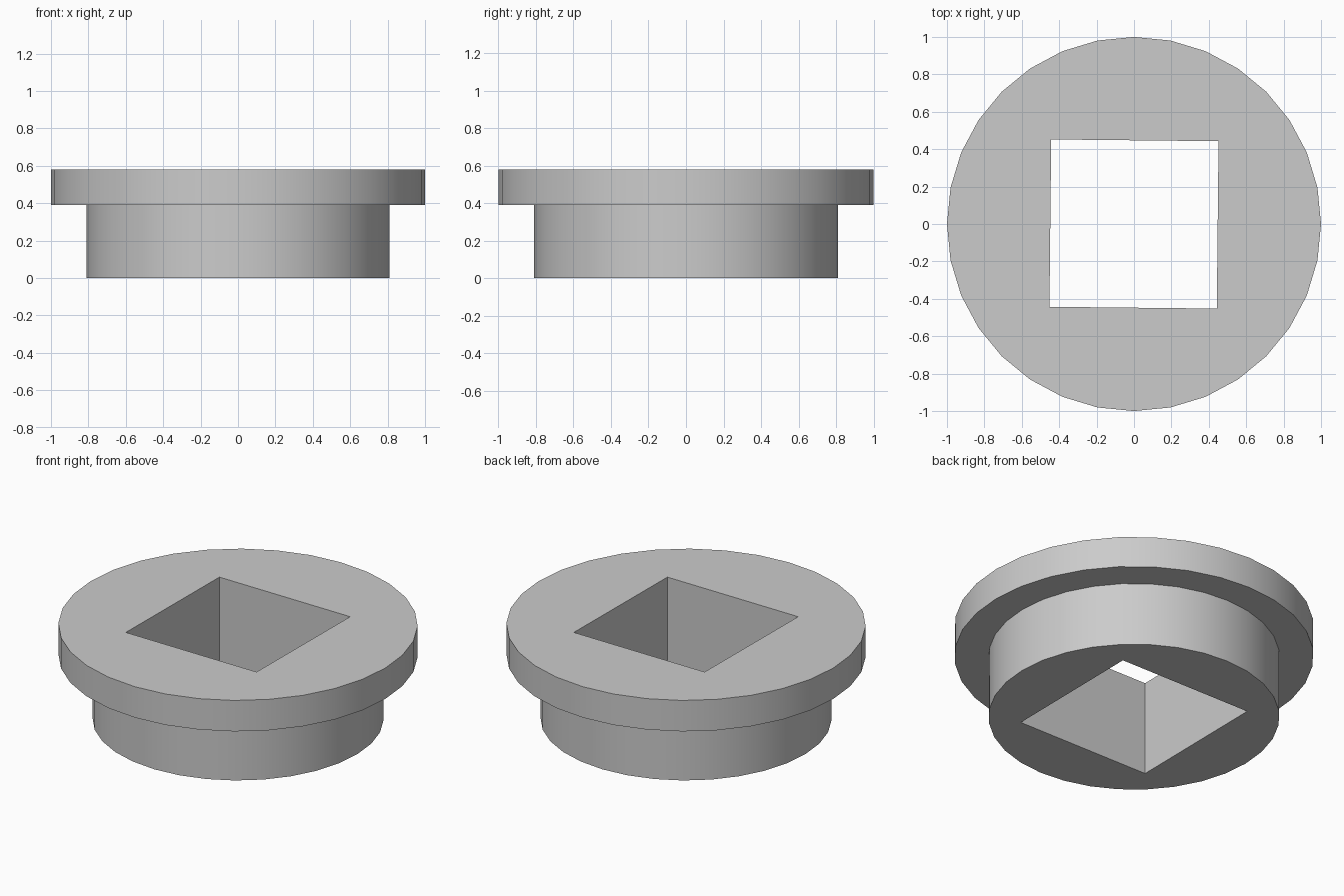
import bpy
import bmesh
import math
from mathutils import Matrix

cube = bpy.data.objects.get("Cube")
if cube:
    bpy.data.objects.remove(cube, do_unlink=True)

SEGMENTS = 32
BASE_HEIGHT = 0.39
TOP_HEIGHT = 0.58

grey = bpy.data.materials.new("plain grey")
grey.use_nodes = True
colour = (0.6, 0.6, 0.6, 1)
grey.diffuse_color = colour
grey.node_tree.nodes["Principled BSDF"].inputs["Base Color"].default_value = colour


def new_object(name, bm):
    mesh = bpy.data.meshes.new(name)
    bmesh.ops.recalc_face_normals(bm, faces=bm.faces)
    bm.to_mesh(mesh)
    bm.free()
    mesh.materials.append(grey)
    obj = bpy.data.objects.new(name, mesh)
    bpy.context.collection.objects.link(obj)
    return obj


# Flanged body: stepped profile of rings closed at both ends
bm = bmesh.new()
rings = []
for radius, z in [(0.81, 0), (0.81, BASE_HEIGHT), (1, BASE_HEIGHT), (1, TOP_HEIGHT)]:
    angles = [math.tau * i / SEGMENTS for i in range(SEGMENTS)]
    rings.append([bm.verts.new((radius * math.cos(a), radius * math.sin(a), z)) for a in angles])
for low, high in zip(rings, rings[1:]):
    for i in range(SEGMENTS):
        j = (i + 1) % SEGMENTS
        bm.faces.new((low[i], low[j], high[j], high[i]))
bm.faces.new(rings[0][::-1])
bm.faces.new(rings[-1])
body = new_object("flanged_bushing", bm)

# Square through hole, turned very slightly
bm = bmesh.new()
bmesh.ops.create_cube(bm, size=1, matrix=(
    Matrix.Translation((0, 0, TOP_HEIGHT / 2))
    @ Matrix.Rotation(math.radians(-0.6), 4, "Z")
    @ Matrix.Diagonal((0.895, 0.895, 2, 1))))
cutter = new_object("square_hole_cutter", bm)
cutter.hide_render = True

cut = body.modifiers.new("square hole", "BOOLEAN")
cut.operation = "DIFFERENCE"
cut.solver = "EXACT"
cut.object = cutter

bpy.ops.object.select_all(action="DESELECT")
body.select_set(True)
bpy.context.view_layer.objects.active = body
bpy.ops.object.modifier_apply(modifier=cut.name)
bpy.data.objects.remove(cutter, do_unlink=True)

# Smooth round walls with crisp rims
bpy.ops.object.shade_smooth_by_angle(angle=math.radians(30))
